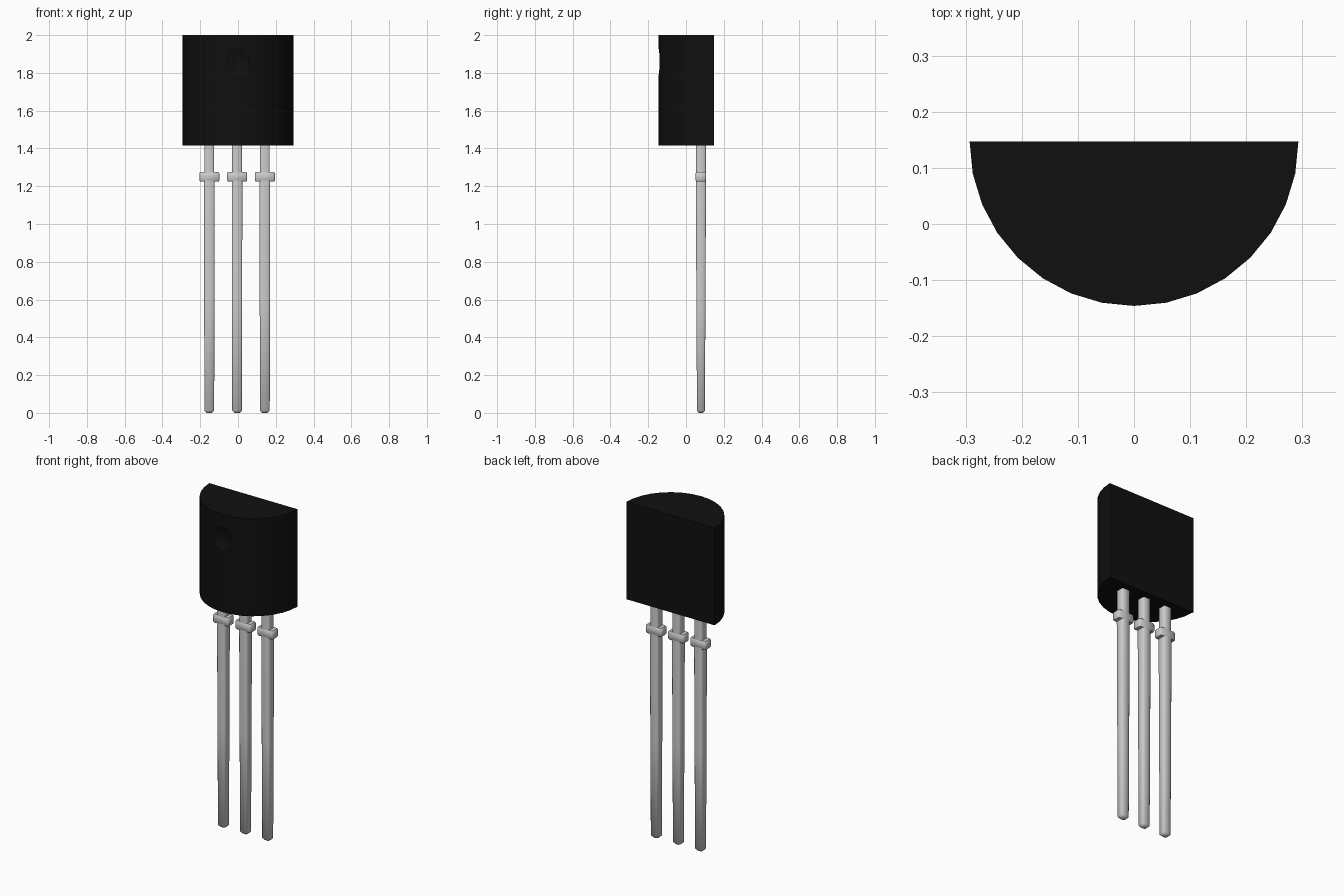
import bpy, bmesh, math

if "Cube" in bpy.data.objects:
    bpy.data.objects.remove(bpy.data.objects["Cube"])

def finish(bm, name):
    bmesh.ops.recalc_face_normals(bm, faces=bm.faces)
    mesh = bpy.data.meshes.new(name)
    bm.to_mesh(mesh)
    bm.free()
    ob = bpy.data.objects.new(name, mesh)
    bpy.context.collection.objects.link(ob)
    return ob

def smooth(ob, angle):
    bpy.ops.object.select_all(action='DESELECT')
    ob.select_set(True)
    bpy.context.view_layer.objects.active = ob
    bpy.ops.object.shade_smooth_by_angle(angle=math.radians(angle))

def loft(name, cx, rings, chamfer):
    """Stack chamfered rectangles given as (z, half x, half y, centre y)."""
    bm = bmesh.new()
    loops = []
    for z, hx, hy, cy in rings:
        c = min(chamfer, hx * 0.5, hy * 0.5)
        pts = [(hx, hy - c), (hx - c, hy), (c - hx, hy), (-hx, hy - c),
               (-hx, c - hy), (c - hx, -hy), (hx - c, -hy), (hx, c - hy)]
        loops.append([bm.verts.new((cx + x, cy + y, z)) for x, y in pts])
    for a, b in zip(loops, loops[1:]):
        for i in range(8):
            j = (i + 1) % 8
            bm.faces.new((a[i], a[j], b[j], b[i]))
    bm.faces.new(loops[0])
    bm.faces.new(loops[-1])
    return finish(bm, name)

# Half-round plastic case
R, BACK, BOTTOM, TOP = 0.293, 0.147, 1.415, 2.0
bm = bmesh.new()
ring = [bm.verts.new((-R * math.cos(math.pi * i / 16),
                      BACK - R * math.sin(math.pi * i / 16), BOTTOM))
        for i in range(17)]
base = bm.faces.new(ring)
top = bmesh.ops.extrude_face_region(bm, geom=[base])
for v in [g for g in top['geom'] if isinstance(g, bmesh.types.BMVert)]:
    v.co.z = TOP
case = finish(bm, "case")

# Shallow round dimple on the curved front
bpy.ops.mesh.primitive_uv_sphere_add(segments=48, ring_count=24, radius=0.17,
                                     location=(0, -0.146 - 0.153, 1.86))
cutter = bpy.context.object
cutter.name = "dimple_cutter"
cutter.hide_render = True
cut = case.modifiers.new("dimple", 'BOOLEAN')
cut.operation = 'DIFFERENCE'
cut.solver = 'EXACT'
cut.object = cutter
bpy.context.view_layer.objects.active = case
bpy.ops.object.modifier_apply(modifier=cut.name)
bpy.data.objects.remove(cutter)
smooth(case, 15)

black = bpy.data.materials.new("black_plastic")
black.diffuse_color = (0.005, 0.005, 0.005, 1)
black.use_nodes = True
black.node_tree.nodes["Principled BSDF"].inputs["Base Color"].default_value = black.diffuse_color
case.data.materials.append(black)

# Three tapered leads, each with a stop collar
LEAD_Y = 0.079
for i, side in enumerate(("left", "middle", "right")):
    x = -0.005 + (i - 1) * 0.147
    lead = loft(side + "_lead", x, [
        (0.0, 0.014, 0.011, LEAD_Y),
        (0.012, 0.026, 0.021, LEAD_Y),
        (0.6, 0.027, 0.024, LEAD_Y),
        (1.23, 0.028, 0.027, LEAD_Y),
        (1.27, 0.026, 0.026, LEAD_Y),
        (BOTTOM + 0.01, 0.026, 0.026, LEAD_Y)], 0.006)
    collar = loft(side + "_collar", x, [
        (1.224, 0.049, 0.024, LEAD_Y),
        (1.231, 0.053, 0.028, LEAD_Y),
        (1.268, 0.053, 0.028, LEAD_Y),
        (1.275, 0.049, 0.024, LEAD_Y)], 0.006)
    smooth(lead, 50)
    smooth(collar, 50)
